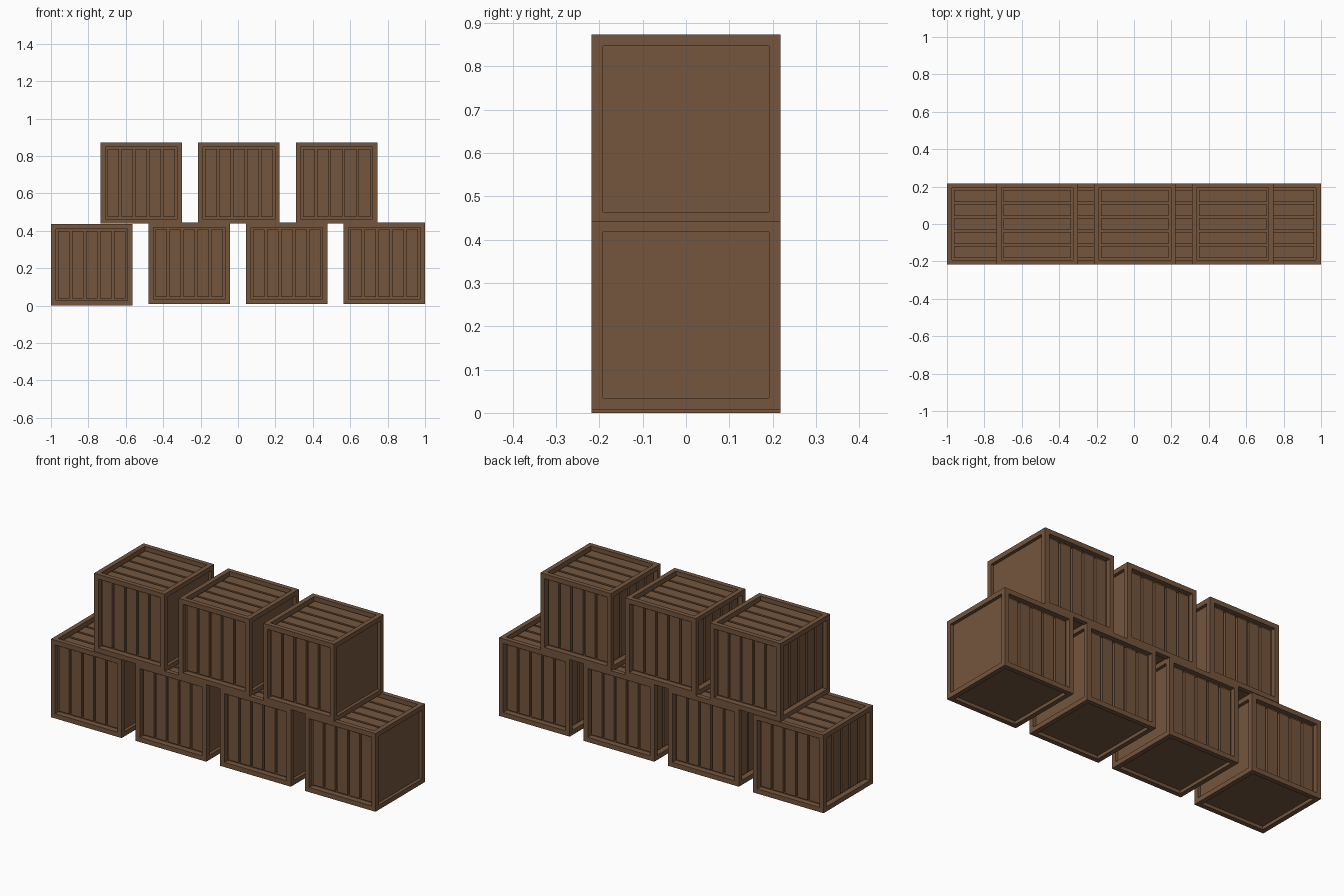
import bpy, bmesh
from mathutils import Matrix, Vector

if "Cube" in bpy.data.objects:
    bpy.data.objects.remove(bpy.data.objects["Cube"])

SIZE = 0.4355      # crate edge length
FRAME = 0.037      # width of the frame around each face
RECESS = 0.018     # slat / panel surface below the frame
GAP_DEPTH = 0.032  # backing surface seen between slats
GAP = 0.0125
SLATS = 5
H = SIZE / 2

# Outward normal and slat direction of the slatted sides
SLATTED = [
    (Vector((0, -1, 0)), Vector((0, 0, 1))),
    (Vector((0, 1, 0)), Vector((0, 0, 1))),
    (Vector((-1, 0, 0)), Vector((0, 0, 1))),
    (Vector((0, 0, 1)), Vector((1, 0, 0))),
]


def add_slats(bm, normal, along):
    across = along.cross(normal)
    length = SIZE - 2 * FRAME
    width = (length - GAP * (SLATS - 1)) / SLATS
    thick = GAP_DEPTH - RECESS
    rot = Matrix((across, along, normal)).transposed().to_4x4()
    for i in range(SLATS):
        off = (i - (SLATS - 1) / 2) * (width + GAP)
        centre = across * off + normal * (H - RECESS - thick / 2)
        m = Matrix.Translation(centre) @ rot @ Matrix.Diagonal((width, length, thick, 1))
        bmesh.ops.create_cube(bm, size=1, matrix=m)


def crate_mesh():
    bm = bmesh.new()
    bmesh.ops.create_cube(bm, size=SIZE)
    bm.normal_update()
    # Framed faces: deep recess behind slats, shallow one for plain panels
    for f in list(bm.faces):
        slatted = any(f.normal.dot(n) > 0.9 for n, _ in SLATTED)
        depth = GAP_DEPTH if slatted else RECESS
        bmesh.ops.inset_individual(bm, faces=[f], thickness=FRAME)
        bm.normal_update()
        n = f.normal.copy()
        ring = bmesh.ops.extrude_discrete_faces(bm, faces=[f])["faces"]
        bmesh.ops.translate(bm, verts=ring[0].verts[:], vec=-n * depth)
    for n, a in SLATTED:
        add_slats(bm, n, a)
    bmesh.ops.recalc_face_normals(bm, faces=bm.faces[:])
    me = bpy.data.meshes.new("crate")
    bm.to_mesh(me)
    bm.free()
    return me


wood = bpy.data.materials.new("wood")
wood.diffuse_color = (0.175, 0.092, 0.047, 1)
wood.use_nodes = True
wood.node_tree.nodes["Principled BSDF"].inputs["Base Color"].default_value = wood.diffuse_color
mesh = crate_mesh()
mesh.materials.append(wood)


def place(name, x, z):
    ob = bpy.data.objects.new(name, mesh)
    ob.location = (x, 0, z + H)
    bpy.context.collection.objects.link(ob)


# Bottom row of four, the first standing slightly lower
for i in range(4):
    place(f"bottom_crate_{i + 1}", (i - 1.5) * 0.5215, 0 if i == 0 else 0.008)

# Top row of three
for i in range(3):
    place(f"top_crate_{i + 1}", 0.005 + (i - 1) * 0.522, 0.4375)
